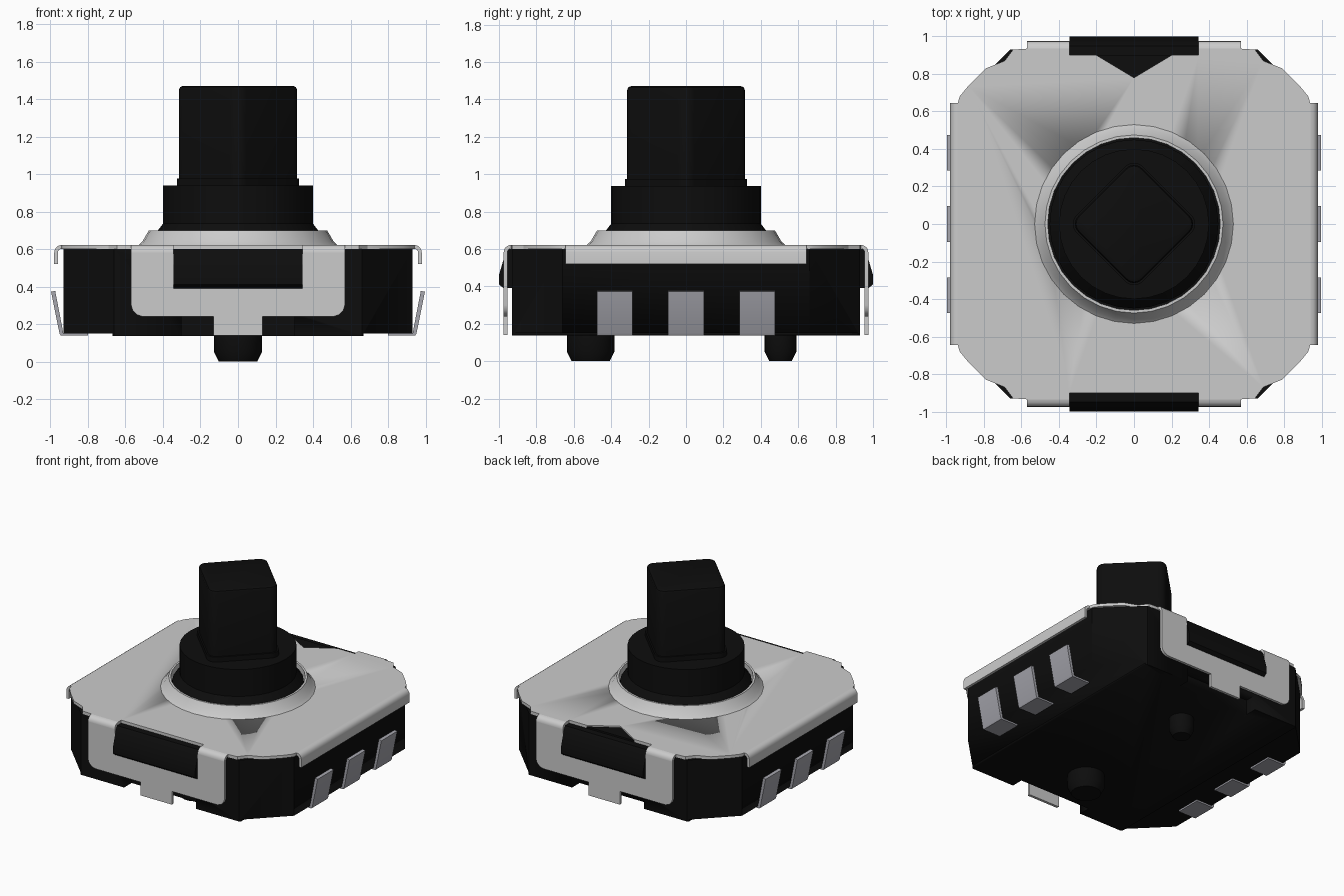
import bpy, bmesh, math

if "Cube" in bpy.data.objects:
    bpy.data.objects.remove(bpy.data.objects["Cube"])


def material(name, rgb):
    m = bpy.data.materials.new(name)
    m.diffuse_color = (*rgb, 1)
    m.use_nodes = True
    m.node_tree.nodes["Principled BSDF"].inputs["Base Color"].default_value = m.diffuse_color
    return m


BLACK = material("black_plastic", (0.004, 0.004, 0.004))
STEEL = material("light_metal", (0.6, 0.6, 0.6))
TIN = material("terminal_grey", (0.38, 0.38, 0.42))


def finish(bm, name, mat):
    bmesh.ops.recalc_face_normals(bm, faces=bm.faces)
    me = bpy.data.meshes.new(name)
    bm.to_mesh(me)
    bm.free()
    ob = bpy.data.objects.new(name, me)
    bpy.context.collection.objects.link(ob)
    if mat:
        me.materials.append(mat)
    bpy.ops.object.select_all(action='DESELECT')
    ob.select_set(True)
    bpy.context.view_layer.objects.active = ob
    bpy.ops.object.shade_smooth_by_angle(angle=math.radians(30))
    return ob


def loft(name, rings, mat):
    """Skin closed rings of equal length and cap both ends."""
    bm = bmesh.new()
    vs = [[bm.verts.new(p) for p in ring] for ring in rings]
    n = len(vs[0])
    for a, b in zip(vs, vs[1:]):
        for i in range(n):
            j = (i + 1) % n
            bm.faces.new((a[i], a[j], b[j], b[i]))
    bm.faces.new(vs[0])
    bm.faces.new(vs[-1])
    return finish(bm, name, mat)


def prism(name, pts, axis, lo, hi, mat):
    """Extrude a 2D outline along an axis (x: yz, y: xz, z: xy)."""
    place = {'x': lambda p, t: (t, *p), 'y': lambda p, t: (p[0], t, p[1]),
             'z': lambda p, t: (*p, t)}[axis]
    return loft(name, [[place(p, t) for p in pts] for t in (lo, hi)], mat)


def box(name, x0, x1, y0, y1, z0, z1, mat=None):
    return prism(name, [(x0, y0), (x1, y0), (x1, y1), (x0, y1)], 'z', z0, z1, mat)


def circle(r, z, n=32):
    return [(r * math.cos(2 * math.pi * i / n), r * math.sin(2 * math.pi * i / n), z)
            for i in range(n)]


def cut(ob, cutter):
    m = ob.modifiers.new("cut", 'BOOLEAN')
    m.operation, m.solver, m.object = 'DIFFERENCE', 'EXACT', cutter
    bpy.ops.object.select_all(action='DESELECT')
    bpy.context.view_layer.objects.active = ob
    ob.select_set(True)
    bpy.ops.object.modifier_apply(modifier=m.name)
    bpy.data.objects.remove(cutter, do_unlink=True)


# Body: chamfered block with notches behind the tabs and steps for the feet
A, C = 0.93, 0.66
octagon = [(A, -C), (A, C), (C, A), (-C, A), (-A, C), (-A, -C), (-C, -A), (C, -A)]
body = prism("body", octagon, 'z', 0.137, 0.60, BLACK)
for s in (1, -1):
    ys, xs = sorted((s * 0.84, s * 1.1)), sorted((s * 0.67, s * 1.1))
    cut(body, box("notch_cutter", -0.3, 0.3, *ys, 0.05, 0.25))
    cut(body, box("step_cutter", *xs, -1.1, 1.1, 0.05, 0.15))

# Cover plate: wavy corners, window notches, pointed notch at the back
corner = [(0.94, 0.645), (0.93, 0.68), (0.885, 0.735), (0.79, 0.83), (0.69, 0.87),
          (0.645, 0.93), (0.57, 0.935), (0.345, 0.935), (0.345, 0.90)]
outline = corner + [(0.2, 0.90), (0, 0.78), (-0.2, 0.90)]
outline += [(-x, y) for x, y in reversed(corner)]
outline += [(-x, -y) for x, y in corner]
outline += [(x, -y) for x, y in reversed(corner)]
plate = prism("cover_plate", outline, 'z', 0.60, 0.622, STEEL)
cut(plate, loft("hole_cutter", [circle(0.48, 0.5), circle(0.48, 0.8)], None))

# Raised collar of the cover around the stem
profile = [(0.53, 0.615), (0.53, 0.622), (0.51, 0.64), (0.475, 0.70), (0.46, 0.70), (0.46, 0.605)]
bm = bmesh.new()
rings = [[bm.verts.new(p) for p in circle(r, z)] for r, z in profile]
for a, b in zip(rings, rings[1:] + rings[:1]):
    for i in range(32):
        j = (i + 1) % 32
        bm.faces.new((a[i], a[j], b[j], b[i]))
finish(bm, "cover_collar", STEEL)


def bend(edge, outer, bottom):
    """Rounded L-shaped section: from the plate edge over and down."""
    r, t = outer - edge, 0.02
    arc = [(math.cos(math.radians(k)), math.sin(math.radians(k))) for k in (90, 67, 45, 22, 0)]
    out = [(edge + r * c, 0.622 - r + r * d) for c, d in arc] + [(outer, bottom)]
    q = r - t
    inn = [(edge + q * c, 0.622 - r + q * d) for c, d in arc] + [(outer - t, bottom)]
    return out + inn[::-1]


# Clip outline: a U-shaped frame with rounded lower corners and a tab
half = [(0, 0.14), (0.13, 0.14), (0.13, 0.24), (0.51, 0.24), (0.54, 0.25), (0.562, 0.272),
        (0.57, 0.30), (0.57, 0.58), (0.345, 0.58), (0.345, 0.39)]
clip = half + [(-x, z) for x, z in reversed(half[1:])]

# Bump that fills the clip window
bump = [(0.92, 0.60), (0.95, 0.60), (0.965, 0.58), (1.0, 0.46), (1.0, 0.41),
        (0.975, 0.39), (0.92, 0.39)]

for s, side, end in ((1, "right", "back"), (-1, "left", "front")):
    # Short side lips
    prism(side + "_lip", [(s * x, z) for x, z in bend(0.94, 0.98, 0.52)], 'y', -0.645, 0.645, STEEL)
    # End clips with their bent shoulders
    prism(end + "_clip", clip, 'y', s * 0.955, s * 0.975, STEEL)
    for k in (1, -1):
        prism(end + "_clip_shoulder", [(s * y, z) for y, z in bend(0.935, 0.975, 0.58)],
              'x', k * 0.345, k * 0.57, STEEL)
    prism(end + "_bump", [(s * y, z) for y, z in bump], 'x', -0.343, 0.343, BLACK)
    # Solder terminals, bent under the body
    leg = [(0.80, 0.138), (0.945, 0.138), (0.952, 0.15), (0.997, 0.372), (0.975, 0.377),
           (0.932, 0.153), (0.80, 0.153)]
    for y in (-0.38, 0, 0.38):
        prism(side + "_terminal", [(s * x, z) for x, z in leg], 'y', y - 0.095, y + 0.095, TIN)

# Pointed filler in the back notch
prism("back_pointer", [(-0.2, 0.90), (0, 0.78), (0.2, 0.90)], 'z', 0.59, 0.612, BLACK)

# Round stem base
base = [(0.45, 0.602), (0.45, 0.67), (0.40, 0.735), (0.40, 0.938)]
loft("stem_base", [circle(r, z) for r, z in base], BLACK)


def diamond(d, r, z):
    """Rounded square turned 45 degrees; d is centre-to-flat distance."""
    ring = []
    for k in range(4):
        cx, cy = [(1, 0), (0, 1), (-1, 0), (0, -1)][k]
        c = (d - r) * math.sqrt(2)
        for i in range(7):
            a = math.radians(90 * k - 45 + 15 * i)
            ring.append((cx * c + r * math.cos(a), cy * c + r * math.sin(a), z))
    return ring


# Square stem with a slim foot collar and a softened top
loft("stem_collar", [diamond(0.25, 0.065, 0.93), diamond(0.25, 0.065, 0.975)], BLACK)
loft("stem", [diamond(0.24, 0.06, 0.97), diamond(0.24, 0.06, 1.45),
              diamond(0.234, 0.054, 1.464), diamond(0.22, 0.04, 1.47)], BLACK)

# Locating pegs under the body
for name, y, r in (("front_peg", -0.51, 0.127), ("back_peg", 0.505, 0.085)):
    rings = [circle(r - 0.025, 0, 24), circle(r, 0.05, 24), circle(r, 0.145, 24)]
    loft(name, [[(px, py + y, pz) for px, py, pz in ring] for ring in rings], BLACK)
